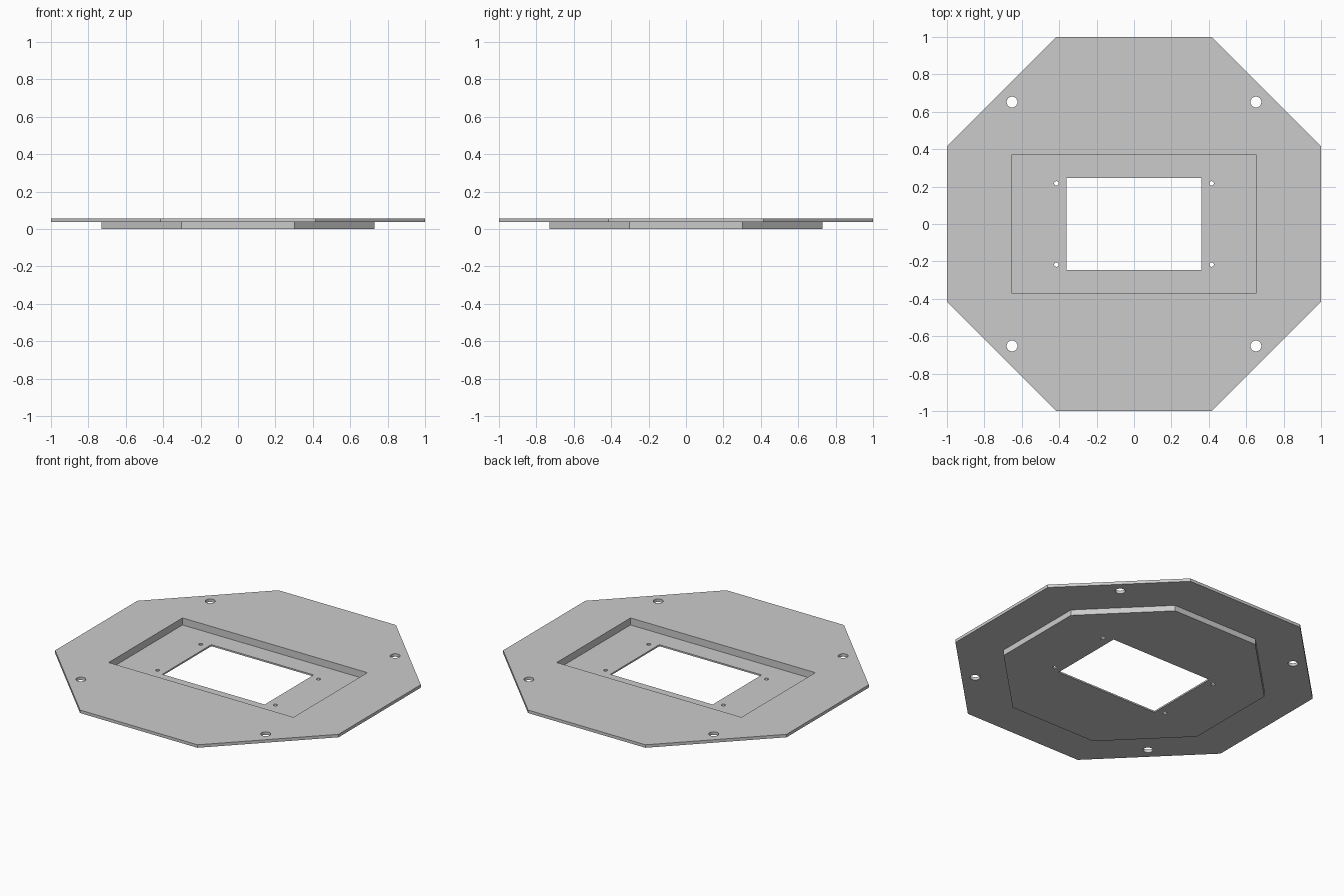
import bpy, bmesh, math

if "Cube" in bpy.data.objects:
    bpy.data.objects.remove(bpy.data.objects["Cube"])

TOP, STEP, FLOOR = 0.055, 0.036, 0.01


def octagon(bm, apothem, z):
    r = apothem / math.cos(math.pi / 8)
    return [bm.verts.new((r * math.cos(math.pi / 8 + i * math.pi / 4),
                          r * math.sin(math.pi / 8 + i * math.pi / 4), z)) for i in range(8)]


def finish(bm, name):
    bmesh.ops.recalc_face_normals(bm, faces=bm.faces)
    mesh = bpy.data.meshes.new(name)
    bm.to_mesh(mesh)
    bm.free()
    obj = bpy.data.objects.new(name, mesh)
    bpy.context.collection.objects.link(obj)
    return obj


# Stepped octagonal plate: narrow lower boss, wide upper flange
bm = bmesh.new()
rings = [octagon(bm, a, z) for a, z in ((0.73, 0), (0.73, STEP), (1, STEP), (1, TOP))]
for lo, hi in zip(rings, rings[1:]):
    for i in range(8):
        j = (i + 1) % 8
        bm.faces.new((lo[i], lo[j], hi[j], hi[i]))
bm.faces.new(rings[0])
bm.faces.new(rings[-1])
plate = finish(bm, "octagonal_mounting_plate")


def cut(obj, cutter):
    cutter.hide_render = True
    mod = obj.modifiers.new(cutter.name, 'BOOLEAN')
    mod.operation = 'DIFFERENCE'
    mod.solver = 'EXACT'
    mod.object = cutter
    bpy.context.view_layer.objects.active = obj
    bpy.ops.object.modifier_apply(modifier=mod.name)
    bpy.data.objects.remove(cutter)


def box_cutter(name, hx, hy, z0, z1):
    bm = bmesh.new()
    bmesh.ops.create_cube(bm, size=2)
    for v in bm.verts:
        v.co = (v.co.x * hx, v.co.y * hy, z1 if v.co.z > 0 else z0)
    return finish(bm, name)


def hole_cutter(name, x, y, r):
    bm = bmesh.new()
    bmesh.ops.create_cone(bm, cap_ends=True, segments=32, radius1=r, radius2=r, depth=0.4)
    bmesh.ops.translate(bm, verts=bm.verts, vec=(x, y, 0))
    return finish(bm, name)


# Recessed pocket and through window
cut(plate, box_cutter("pocket_cutter", 0.652, 0.372, FLOOR, 0.2))
cut(plate, box_cutter("window_cutter", 0.361, 0.247, -0.2, 0.2))

# Four flange bolt holes and four small screw holes
for sx in (-1, 1):
    for sy in (-1, 1):
        cut(plate, hole_cutter("bolt_hole_cutter", sx * 0.652, sy * 0.652, 0.029))
        cut(plate, hole_cutter("screw_hole_cutter", sx * 0.415, sy * 0.217, 0.012))
